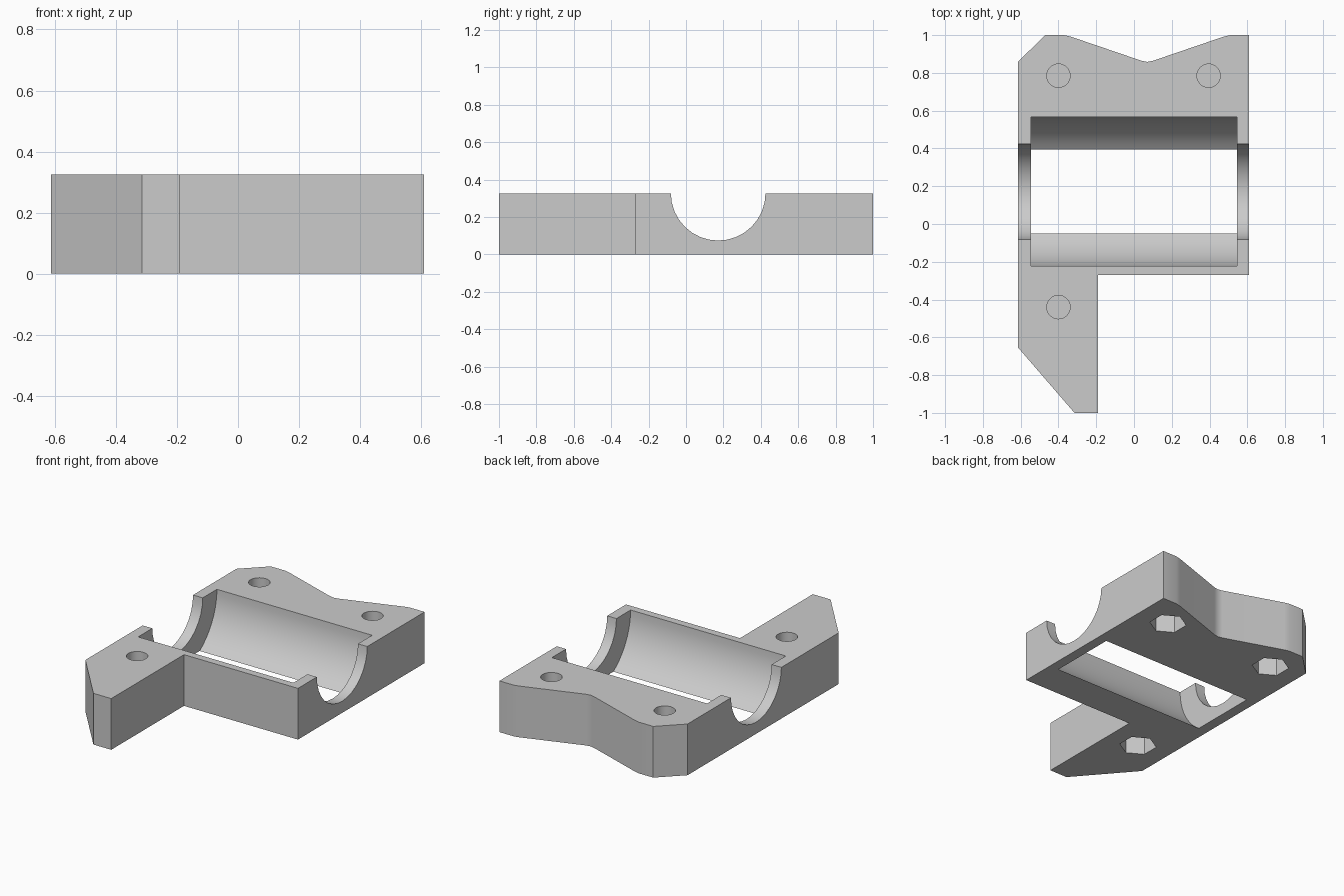
import bpy, bmesh
from math import pi
from mathutils import Matrix

cube = bpy.data.objects.get("Cube")
if cube:
    bpy.data.objects.remove(cube, do_unlink=True)

HEIGHT = 0.325
BORE_Y, BORE_Z = 0.172, 0.327

grey = bpy.data.materials.new("light_grey")
grey.use_nodes = True
grey.diffuse_color = (0.6, 0.6, 0.6, 1)
grey.node_tree.nodes["Principled BSDF"].inputs["Base Color"].default_value = (0.6, 0.6, 0.6, 1)


def add_object(name, bm):
    bmesh.ops.recalc_face_normals(bm, faces=bm.faces)
    mesh = bpy.data.meshes.new(name)
    bm.to_mesh(mesh)
    bm.free()
    mesh.materials.append(grey)
    obj = bpy.data.objects.new(name, mesh)
    bpy.context.collection.objects.link(obj)
    return obj


def rod(name, radius, length, sides, centre, turn):
    bm = bmesh.new()
    bmesh.ops.create_cone(bm, cap_ends=True, segments=sides, radius1=radius, radius2=radius,
                          depth=length, matrix=Matrix.Translation(centre) @ turn)
    obj = add_object(name, bm)
    obj.hide_render = True
    return obj


# Clamp block: outline with the notched back and the front leg
outline = [(-0.613, 0.86), (-0.47, 1), (-0.37, 1), (-0.335, 0.992), (0.04, 0.864), (0.07, 0.858),
           (0.10, 0.864), (0.475, 0.992), (0.51, 1), (0.61, 1), (0.61, -0.27),
           (-0.19, -0.27), (-0.19, -1), (-0.315, -1), (-0.613, -0.655)]
bm = bmesh.new()
base = bm.faces.new([bm.verts.new((x, y, 0)) for x, y in outline])
raised = bmesh.ops.extrude_face_region(bm, geom=[base])["geom"]
bmesh.ops.translate(bm, vec=(0, 0, HEIGHT),
                    verts=[v for v in raised if isinstance(v, bmesh.types.BMVert)])
block = add_object("clamp_block", bm)

# Bearing cradle: wide bore inside, narrow saddles through both ends
along_x = Matrix.Rotation(pi / 2, 4, "Y")
cutters = [rod("wide_bore", 0.395, 1.09, 64, (0, BORE_Y, BORE_Z), along_x),
           rod("end_saddles", 0.253, 2, 32, (0, BORE_Y, BORE_Z), along_x)]

# Screw holes above, hexagonal nut pockets below, thin web between
pocket_depth, web = 0.17, 0.01
hole_depth = HEIGHT - pocket_depth - web
for x, y in [(-0.4, 0.785), (0.395, 0.785), (-0.4, -0.44)]:
    cutters.append(rod("screw_hole", 0.062, hole_depth + 0.1, 32,
                       (x, y, HEIGHT - hole_depth / 2 + 0.05), Matrix()))
    cutters.append(rod("nut_pocket", 0.11, pocket_depth + 0.1, 6,
                       (x, y, pocket_depth / 2 - 0.05), Matrix()))

# Cut everything out, then drop the cutters
bpy.context.view_layer.objects.active = block
block.select_set(True)
for cutter in cutters:
    mod = block.modifiers.new("cut", "BOOLEAN")
    mod.operation = "DIFFERENCE"
    mod.solver = "EXACT"
    mod.object = cutter
    bpy.ops.object.modifier_apply(modifier=mod.name)
    bpy.data.objects.remove(cutter, do_unlink=True)

bpy.ops.object.shade_smooth_by_angle(angle=pi / 6)
